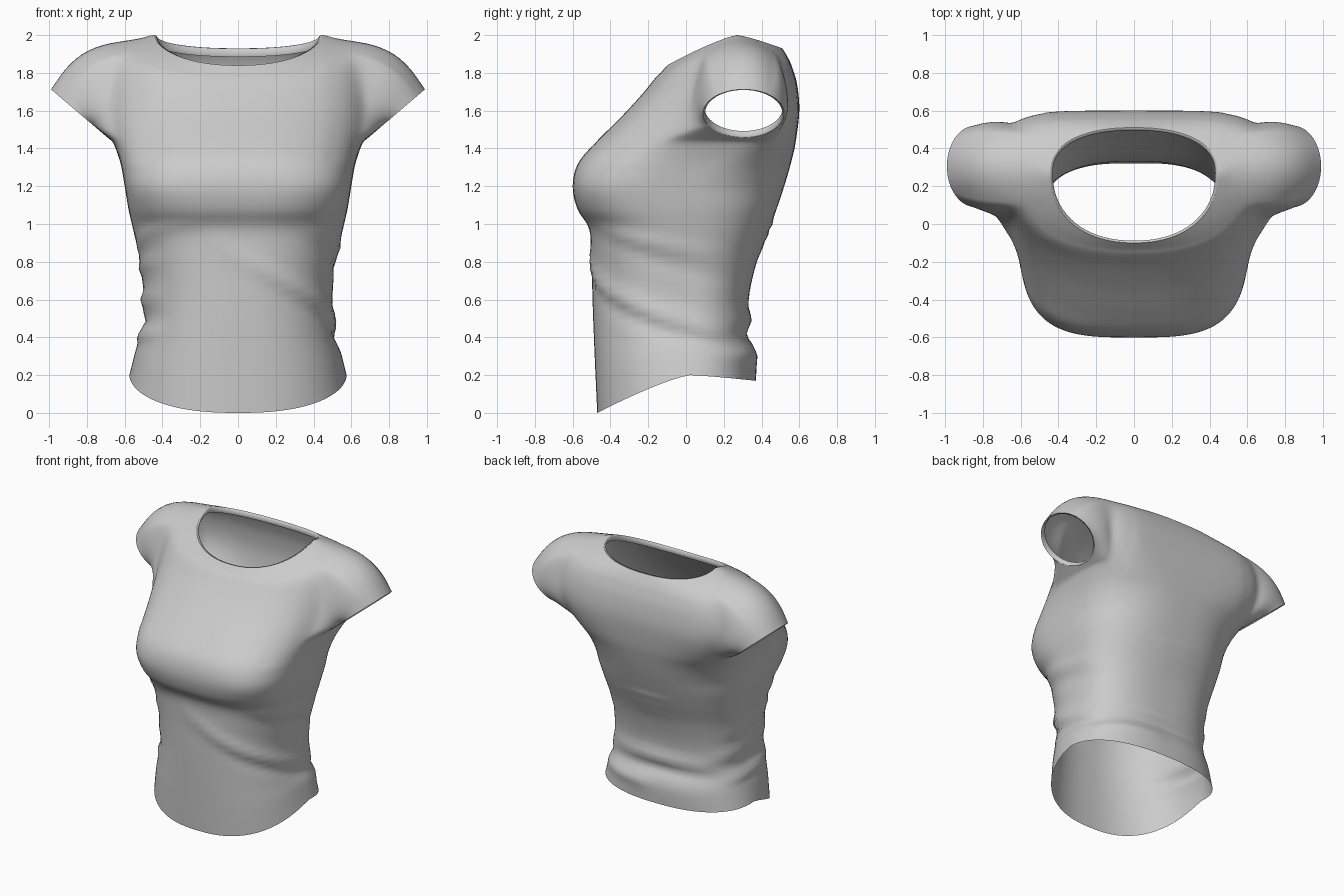
import bpy, bmesh
from math import sin, cos, pi, degrees, atan2, exp
from mathutils import Vector

if "Cube" in bpy.data.objects:
    bpy.data.objects.remove(bpy.data.objects["Cube"])

N, SUB = 96, 5          # columns around the body, rows per key ring
FRONT, BACK = 6, 9      # armhole reach in columns, to the front and to the back

# key rings: z front, z side, z back, half width, y front, y back, y of widest, front / back squareness
KEYS = [
    (0.00, 0.20, 0.17, .575, -.470, .370, .02, 2.4, 2.4),
    (0.22, 0.32, 0.30, .545, -.480, .372, .00, 2.4, 2.4),
    (0.41, 0.42, 0.42, .515, -.488, .340, .00, 2.4, 2.5),
    (0.60, 0.60, 0.60, .500, -.495, .332, .00, 2.4, 2.6),
    (0.80, 0.80, 0.80, .518, -.500, .375, .00, 2.5, 2.6),
    (0.97, 0.97, 0.97, .555, -.512, .440, .00, 2.7, 2.6),
    (1.08, 1.08, 1.08, .580, -.575, .480, .00, 3.1, 2.6),
    (1.20, 1.20, 1.20, .600, -.600, .520, .00, 3.4, 2.6),
    (1.32, 1.32, 1.32, .622, -.572, .555, .10, 3.2, 2.7),
    (1.43, 1.43, 1.43, .660, -.480, .580, .20, 2.8, 3.3),
    (1.57, 1.58, 1.60, .695, -.340, .600, .28, 2.6, 4.6),
    (1.69, 1.75, 1.74, .690, -.230, .588, .28, 2.5, 4.8),
    (1.77, 1.920, 1.83, .665, -.165, .562, .29, 2.4, 4.2),
    (1.80, 1.980, 1.88, .590, -.135, .540, .29, 2.3, 3.2),
    (1.84, 2.00, 1.93, .445, -.100, .510, .27, 2.2, 2.3),
]

# cloth folds: start angle, span (0 = +x, 90 = back, -90 = front), z start, z end, depth, width
FOLDS = [
    (-110, 145, .94, .42, .022, .05), (-80, 120, .72, .34, -.016, .045),
    (20, 140, .50, .50, .018, .035), (15, 150, .40, .42, -.020, .035),
    (10, 80, .31, .30, .016, .04), (-60, 90, 1.0, .84, .012, .03),
    (-50, 90, .92, .70, -.010, .03), (140, 90, .56, .62, .018, .03),
    (140, 90, .47, .50, -.018, .03), (150, 75, .38, .42, .016, .03),
    (150, 80, .72, .80, .014, .03), (180, 70, .85, 1.0, .010, .03),
    (65, 50, .86, .86, .009, .02), (65, 50, .93, .93, .009, .02), (65, 50, 1.0, 1.0, .008, .02),
]


def ring_point(k, a):
    zf, zs, zb, w, yf, yb, yc, nf, nb = k
    s, c = sin(a), cos(a)
    n, yy, zz = (nf, yf, zf) if s < 0 else (nb, yb, zb)
    v = abs(s) ** (2 / n)
    x = w * abs(c) ** (2 / n) * (1 if c > 0 else -1)
    return Vector((x, yc + (yy - yc) * v, zs + (zz - zs) * v ** 1.25))


def spline(t):
    i = min(int(t), len(KEYS) - 2)
    f = t - i
    p = [KEYS[max(0, min(len(KEYS) - 1, i + d))] for d in (-1, 0, 1, 2)]
    return [b + .5 * f * (c - a + f * (2*a - 5*b + 4*c - d + f * (3*(b - c) + d - a)))
            for a, b, c, d in zip(*p)]


def fold(p):
    deg, out = degrees(atan2(p.y, p.x)), 0
    for a, span, z0, z1, amp, w in FOLDS:
        t = ((deg - a) % 360) / span
        if t < 1:
            zc = z0 + (z1 - z0) * (1 - (1 - t) ** 1.6)
            out += amp * sin(pi * t) * exp(-((p.z - zc) / w) ** 2)
    return p + Vector((p.x, p.y, 0)).normalized() * out


def strip(bm, a, b):
    n = len(a)
    for i in range(n):
        bm.faces.new((a[i], a[(i + 1) % n], b[(i + 1) % n], b[i]))


def finish(bm, name):
    bmesh.ops.recalc_face_normals(bm, faces=bm.faces)
    me = bpy.data.meshes.new(name)
    bm.to_mesh(me)
    bm.free()
    for f in me.polygons:
        f.use_smooth = True
    ob = bpy.data.objects.new(name, me)
    bpy.context.collection.objects.link(ob)


def band(name, loops):
    bm = bmesh.new()
    rows = [[bm.verts.new(p) for p in l] for l in loops]
    for a, b in zip(rows, rows[1:]):
        strip(bm, a, b)
    finish(bm, name)


def cuff(side, a, scale=1.0, inset=0.0):
    # tilted sleeve opening
    y, v = .215 * cos(a) * scale, sin(a) * scale
    return Vector((side * (.84 + .15 * v - .66 * inset), .305 + y, 1.585 + .128 * v + .75 * inset))


# body
bm = bmesh.new()
rows = []
R = (len(KEYS) - 1) * SUB
for r in range(R + 1):
    k = spline(r / SUB)
    rows.append([bm.verts.new(fold(ring_point(k, 2 * pi * j / N))) for j in range(N)])

# armholes: right side is column 0 (back = +), left side is column N/2 (back = -)
LO, HI = 9 * SUB, 13 * SUB
ARMS = ((1, -FRONT, BACK), (-1, N // 2 - BACK, N // 2 + FRONT))
for r in range(R):
    for j in range(N):
        in_arm = any((j - a) % N < b - a for _, a, b in ARMS)
        if not (in_arm and LO <= r < HI):
            j2 = (j + 1) % N
            bm.faces.new((rows[r][j], rows[r][j2], rows[r + 1][j2], rows[r + 1][j]))

# sleeves, lofted from the armhole edge to the cuff
for side, a0, a1 in ARMS:
    ids = [(LO, j) for j in range(a0, a1)]
    ids += [(r, a1) for r in range(LO, HI)]
    ids += [(HI, j) for j in range(a1, a0, -1)]
    ids += [(r, a0) for r in range(HI, LO, -1)]
    prev = [rows[r][j % N] for r, j in ids]
    start = [v.co.copy() for v in prev]
    STEPS = 12
    angs = [atan2((p.z - 1.69) / .26, (p.y - .28) / .25) for p in start]
    for s in range(1, STEPS + 1):
        t = s / STEPS
        bulge = 4 * t * (1 - t)
        cur = []
        for p, a in zip(start, angs):
            b = bulge * max(0, sin(a)) * .078
            y = bulge * (.020 * max(0, cos(a)) + .012 * min(0, cos(a)))
            q = p.lerp(cuff(side, a), t) + Vector((side * .53 * b, y, .84 * b))
            cur.append(bm.verts.new(q))
        strip(bm, prev, cur)
        prev = cur

# drop the unused armhole points and relax the sleeve joins
bmesh.ops.delete(bm, geom=[v for v in bm.verts if not v.link_faces], context='VERTS')
relax = [v for v in bm.verts if abs(v.co.x) > .48 and v.co.z > 1.34 and not v.is_boundary]
for _ in range(10):
    bmesh.ops.smooth_vert(bm, verts=relax, factor=.5, use_axis_x=True, use_axis_y=True, use_axis_z=True)
finish(bm, "shirt_body")

# turned-in bands at the neck and cuffs
ang = [2 * pi * j / N for j in range(N)]
neck = [KEYS[-1],
        (1.838, 1.995, 1.928, .430, -.088, .495, .27, 2.2, 2.3),
        (1.79, 1.955, 1.885, .445, -.108, .508, .27, 2.2, 2.3)]
band("neck_band", [[ring_point(k, a) for a in ang] for k in neck])
for side, name in ((1, "right_cuff"), (-1, "left_cuff")):
    band(name, [[cuff(side, a, s, d) for a in ang[::2]] for s, d in ((1, 0), (.95, .004), (.96, .04))])
